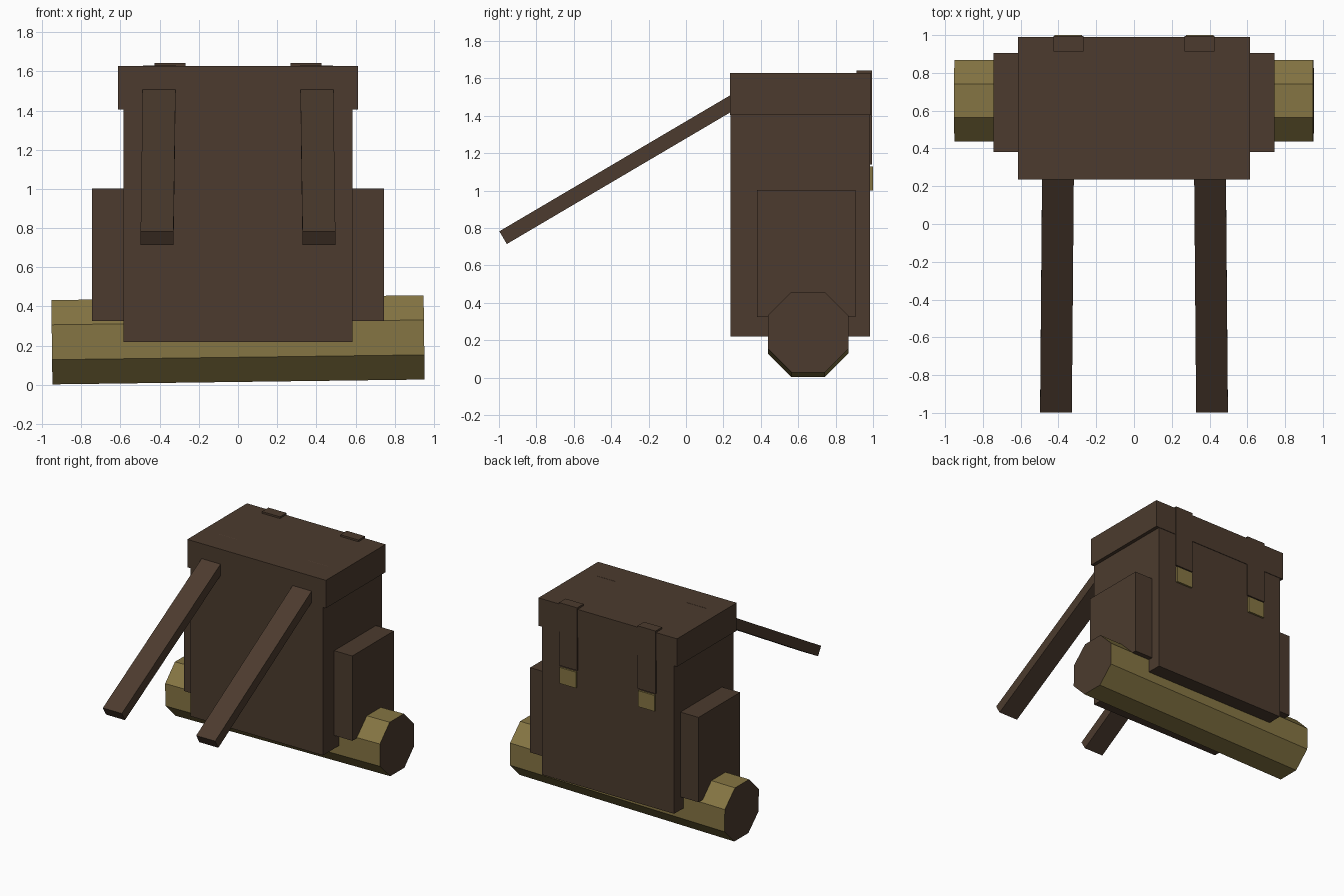
import bpy, bmesh, math
from mathutils import Matrix, Vector

if "Cube" in bpy.data.objects:
    bpy.data.objects.remove(bpy.data.objects["Cube"])


def material(name, rgb):
    m = bpy.data.materials.new(name)
    m.diffuse_color = (*rgb, 1)
    m.use_nodes = True
    m.node_tree.nodes["Principled BSDF"].inputs["Base Color"].default_value = m.diffuse_color
    return m


BROWN = material("brown leather", (0.0723, 0.0437, 0.0273))
TAN = material("olive tan", (0.235, 0.178, 0.0561))


def finish(name, bm, *mats):
    bmesh.ops.recalc_face_normals(bm, faces=bm.faces)
    me = bpy.data.meshes.new(name)
    bm.to_mesh(me)
    bm.free()
    for m in mats:
        me.materials.append(m)
    ob = bpy.data.objects.new(name, me)
    bpy.context.collection.objects.link(ob)
    return ob


def box(name, x, y, z, mat):
    """Box from (min, max) ranges on each axis."""
    bm = bmesh.new()
    bmesh.ops.create_cube(bm, size=1)
    for v in bm.verts:
        v.co = Vector([(a + b) / 2 + c * (b - a) for (a, b), c in zip((x, y, z), v.co)])
    return finish(name, bm, mat)


# Main bag and lid
box("bag_body", (-0.585, 0.585), (0.237, 0.985), (0.22, 1.45), BROWN)
box("lid", (-0.613, 0.613), (0.235, 0.989), (1.405, 1.628), BROWN)

for s, side in ((-1, "left"), (1, "right")):
    # Side pocket
    box(side + "_pocket", sorted((s * 0.55, s * 0.745)), (0.38, 0.906), (0.325, 1.003), BROWN)

    # Closing strap over the lid, with its buckle
    cx = s * 0.347
    box(side + "_closing_strap", (cx - 0.08, cx + 0.08), (0.912, 0.994), (1.14, 1.642), BROWN)
    box(side + "_buckle", (cx - 0.073, cx + 0.073), (0.97, 1.0), (1.0, 1.128), TAN)

    # Shoulder strap: slanted bar, splayed slightly outward toward its free end
    bm = bmesh.new()
    rings = []
    for x, y, z in ((s * 0.413, -0.998, 0.782), (s * 0.401, 0.44, 1.629)):
        rings.append([bm.verts.new((x + dx, y + t * 0.04, z - t * 0.068))
                      for dx, t in ((-0.084, 0), (0.084, 0), (0.084, 1), (-0.084, 1))])
    a, b = rings
    bm.faces.new(a)
    bm.faces.new(b[::-1])
    for i in range(4):
        j = (i + 1) % 4
        bm.faces.new((a[i], a[j], b[j], b[i]))
    finish(side + "_shoulder_strap", bm, BROWN)

# Octagonal bedroll, slightly tilted, with brown ends
bm = bmesh.new()
r = 0.215 / math.cos(math.pi / 8)
bmesh.ops.create_cone(bm, cap_ends=True, segments=8, radius1=r, radius2=r, depth=1.9,
                      matrix=Matrix.Rotation(math.pi / 2, 4, 'Y'))
# put flat sides on top and bottom whatever the starting angle
v0 = bm.verts[:][0].co
turn = math.pi / 8 - math.atan2(v0.z, v0.y)
bm.transform(Matrix.Rotation(turn, 4, 'X'))
for f in bm.faces:
    f.material_index = 1 if len(f.verts) == 8 else 0
bm.transform(Matrix.Translation((0, 0.653, 0.23)) @ Matrix.Rotation(-0.013, 4, 'Y'))
finish("bedroll", bm, TAN, BROWN)
